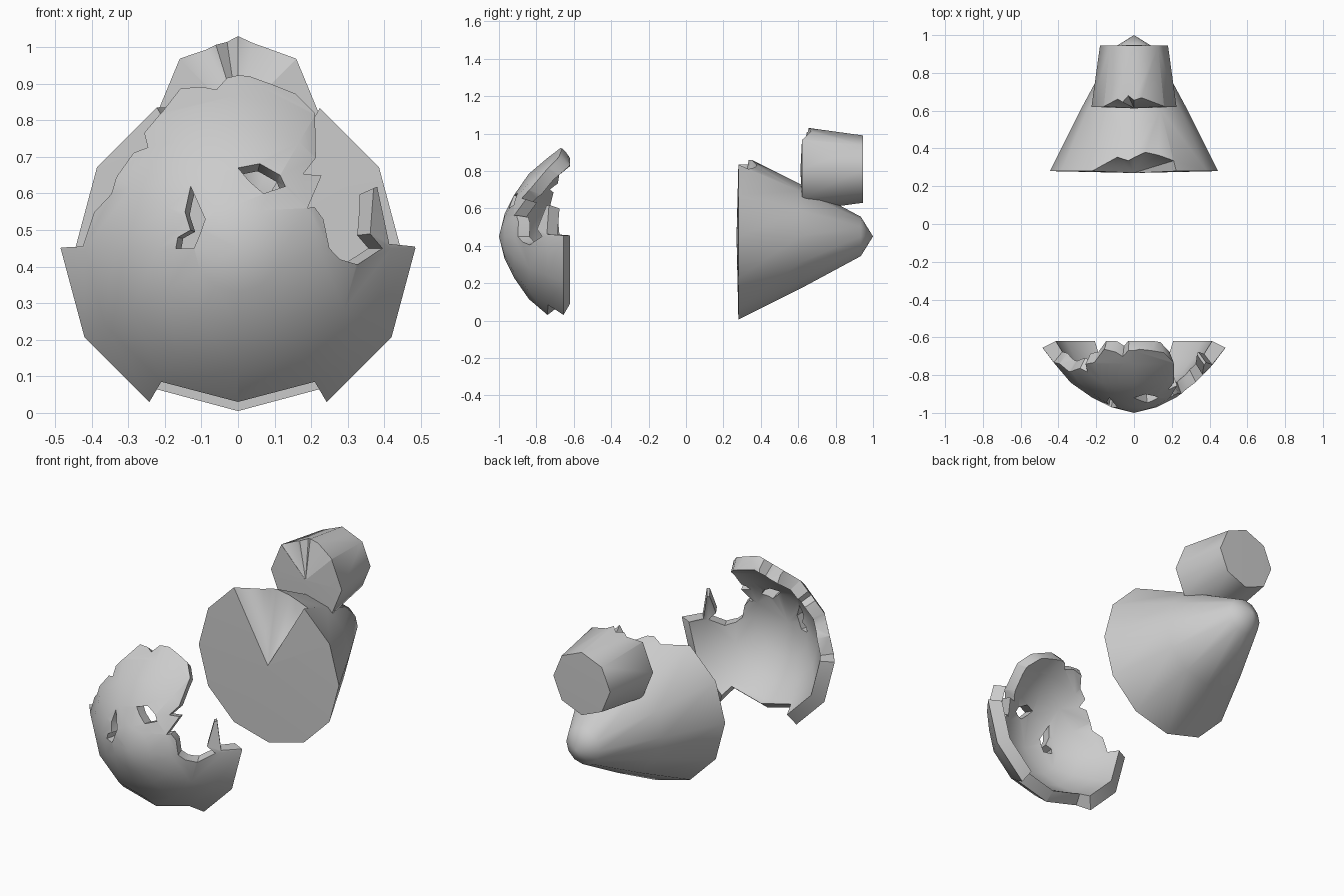
import bpy, bmesh, math
from mathutils import Vector

if "Cube" in bpy.data.objects:
    bpy.data.objects.remove(bpy.data.objects["Cube"])


def mesh_object(name, verts, faces):
    me = bpy.data.meshes.new(name)
    me.from_pydata([tuple(v) for v in verts], [], faces)
    bm = bmesh.new()
    bm.from_mesh(me)
    bmesh.ops.recalc_face_normals(bm, faces=bm.faces)
    bm.to_mesh(me)
    bm.free()
    ob = bpy.data.objects.new(name, me)
    bpy.context.collection.objects.link(ob)
    return ob


def lathe(name, profile, sides, cz):
    """Revolve (y, radius) points about the y axis; both ends are poles."""
    verts, faces = [], []
    for y, r in profile[1:-1]:
        for i in range(sides):
            a = 2 * math.pi * i / sides
            verts.append((r * math.cos(a), y, cz + r * math.sin(a)))
    rings = len(profile) - 2
    first, last = len(verts), len(verts) + 1
    verts += [(0, profile[0][0], cz), (0, profile[-1][0], cz)]
    for i in range(sides):
        j = (i + 1) % sides
        for k in range(rings - 1):
            a, b = k * sides, (k + 1) * sides
            faces.append((a + i, a + j, b + j, b + i))
        faces.append((first, j, i))
        faces.append((last, (rings - 1) * sides + i, (rings - 1) * sides + j))
    return mesh_object(name, verts, faces)


def apply_boolean(ob, cutter, operation):
    cutter.hide_render = True
    mod = ob.modifiers.new("cut", 'BOOLEAN')
    mod.operation = operation
    mod.solver = 'EXACT'
    mod.object = cutter
    bpy.context.view_layer.objects.active = ob
    bpy.ops.object.modifier_apply(modifier=mod.name)
    bpy.data.objects.remove(cutter, do_unlink=True)


def smooth(ob, angle):
    bpy.ops.object.select_all(action='DESELECT')
    ob.select_set(True)
    bpy.context.view_layer.objects.active = ob
    bpy.ops.object.shade_smooth_by_angle(angle=math.radians(angle))


# Front shell: thick 12-sided bowl
CZ = 0.45
OUTER = [(-1, 0), (-0.97, 0.12), (-0.92, 0.22), (-0.84, 0.335), (-0.74, 0.42), (-0.655, 0.485)]
INNER = [(-0.62, 0.415), (-0.71, 0.36), (-0.80, 0.28), (-0.87, 0.18), (-0.925, 0)]
shell = lathe("front_shell", OUTER + INNER, 12, CZ)
APEX = Vector((0, -0.2, CZ))


def on_shell(x, z):
    r = math.hypot(x, z - CZ)
    for (y0, r0), (y1, r1) in zip(OUTER, OUTER[1:]):
        if r <= r1:
            return Vector((x, y0 + (y1 - y0) * (r - r0) / (r1 - r0), z))
    return Vector((x, OUTER[-1][0], z))


def radial_cutter(outline, centre):
    """Pyramid from a point behind the shell through an outline on its surface."""
    pts = [APEX + 2 * (on_shell(x, z) - APEX) for x, z in outline]
    n = len(pts)
    verts = pts + [APEX, APEX + 2 * (on_shell(*centre) - APEX)]
    faces = []
    for i in range(n):
        j = (i + 1) % n
        faces += [(n, i, j), (n + 1, j, i)]
    return mesh_object("cutter", verts, faces)


# Ragged outer edge of the shell
edge = [(0.62, 0.45), (0.415, 0.462), (0.385, 0.62), (0.25, 0.57), (0.19, 0.56), (0.23, 0.65),
        (0.18, 0.655), (0.215, 0.70), (0.21, 0.82), (0.16, 0.88), (0.10, 0.905), (0.03, 0.925),
        (-0.03, 0.92), (-0.06, 0.89), (-0.10, 0.90), (-0.16, 0.895), (-0.21, 0.82),
        (-0.26, 0.77), (-0.25, 0.73), (-0.29, 0.715), (-0.33, 0.65), (-0.35, 0.60),
        (-0.40, 0.55), (-0.425, 0.455), (-0.62, 0.45), (-0.55, 0.13), (-0.30, -0.07),
        (-0.21, 0.085), (0, 0.03), (0.21, 0.085), (0.30, -0.07), (0.55, 0.13)]
apply_boolean(shell, radial_cutter(edge, (0, CZ)), 'INTERSECT')

# Bite in the right side and two small holes
bite = [(0.235, 0.53), (0.25, 0.45), (0.28, 0.42), (0.33, 0.405), (0.395, 0.45),
        (0.365, 0.49), (0.375, 0.63), (0.30, 0.66), (0.2, 0.575)]
left_hole = [(-0.13, 0.62), (-0.145, 0.55), (-0.13, 0.50), (-0.165, 0.48), (-0.17, 0.45),
             (-0.12, 0.45), (-0.10, 0.50), (-0.09, 0.53)]
right_hole = [(0, 0.67), (0.03, 0.635), (0.07, 0.60), (0.13, 0.62), (0.115, 0.65), (0.06, 0.683)]
for outline, centre in ((bite, (0.31, 0.52)), (left_hole, (-0.125, 0.505)), (right_hole, (0.065, 0.642))):
    apply_boolean(shell, radial_cutter(outline, centre), 'DIFFERENCE')
smooth(shell, 38)


def chip(ob, centre, jagged):
    """Remove a jagged wedge from the front cap, fanning out from its centre."""
    a = Vector(centre)
    back = [a + 1.25 * (Vector(p) - a) for p in jagged]
    front = [Vector((p.x, a.y - 0.1, p.z)) for p in back]
    n = len(back)
    verts = back + front + [a, Vector((0, a.y - 0.1, a.z))]
    A, F = 2 * n, 2 * n + 1
    faces = [(A, 0, n), (A, n, F), (A, n - 1, 2 * n - 1), (A, 2 * n - 1, F)]
    for i in range(n - 1):
        faces += [(A, i, i + 1), (F, n + i, n + i + 1),
                  (i, i + 1, n + i + 1), (i, n + i + 1, n + i)]
    apply_boolean(ob, mesh_object("cutter", verts, faces), 'DIFFERENCE')


# Large tapered core
core = lathe("tapered_core", [(0.27, 0), (0.28, 0.445), (0.61, 0.28), (0.935, 0.105), (1.0, 0)], 12, CZ)
chip(core, (0, 0.271, CZ), [(-0.222, 0.28, 0.835), (-0.09, 0.355, 0.84), (-0.03, 0.335, 0.86),
                            (0.06, 0.38, 0.83), (0.13, 0.365, 0.82), (0.21, 0.335, 0.81)])
smooth(core, 60)

# Smaller eight-sided core on top
upper = lathe("upper_core", [(0.612, 0), (0.62, 0.225), (0.945, 0.18), (0.947, 0)], 8, 0.81)
# pointed rear of the model is the large core; the upper one ends flat
chip(upper, (0, 0.613, 0.81), [(-0.157, 0.622, 0.965), (-0.085, 0.66, 0.99), (-0.06, 0.645, 1.005),
                               (-0.03, 0.68, 1.015), (0, 0.655, 1.03), (0.04, 0.668, 1.01),
                               (0.158, 0.623, 0.966)])
smooth(upper, 60)
